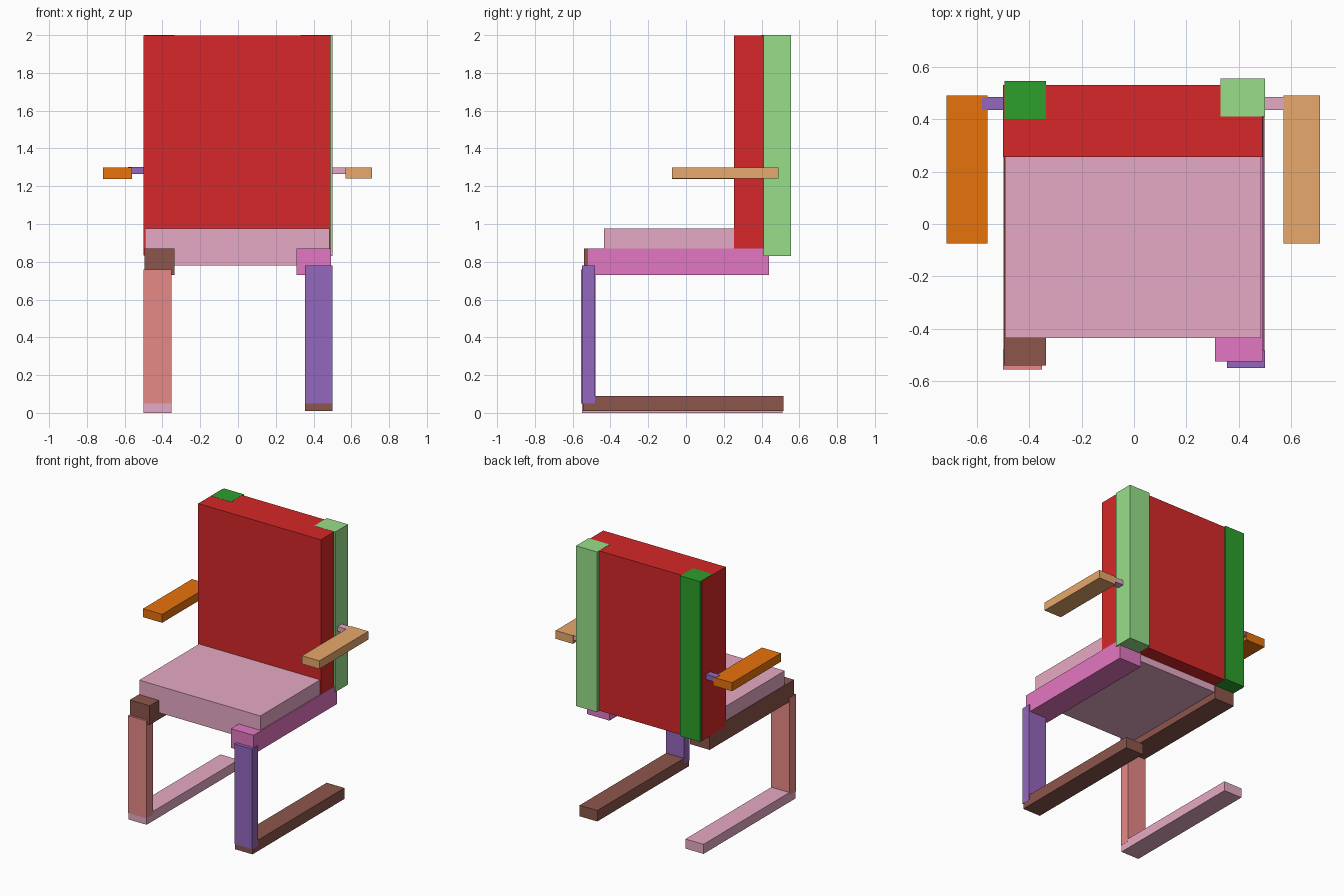
import bpy
import bmesh
from mathutils import Vector

cube = bpy.data.objects.get("Cube")
if cube:
    bpy.data.objects.remove(cube, do_unlink=True)


def linear(channel):
    """Convert one sRGB channel to a linear value."""
    return channel / 12.92 if channel <= 0.04045 else ((channel + 0.055) / 1.055) ** 2.4


def make_material(name, hex_code):
    rgb = [linear(c / 255) for c in bytes.fromhex(hex_code)]
    mat = bpy.data.materials.new(name)
    mat.use_nodes = True
    mat.diffuse_color = (*rgb, 1)
    shader = next(n for n in mat.node_tree.nodes if n.type == "BSDF_PRINCIPLED")
    shader.inputs["Base Color"].default_value = (*rgb, 1)
    return mat


def box(name, mat, x, y, z):
    """Add a block spanning the given (low, high) ranges."""
    low, high = (Vector(corner) for corner in zip(x, y, z))
    bm = bmesh.new()
    bmesh.ops.create_cube(bm, size=1)
    bmesh.ops.scale(bm, vec=high - low, verts=bm.verts)
    mesh = bpy.data.meshes.new(name)
    bm.to_mesh(mesh)
    bm.free()
    mesh.materials.append(mat)
    obj = bpy.data.objects.new(name, mesh)
    obj.location = (low + high) / 2
    bpy.context.collection.objects.link(obj)
    return obj


red = make_material("red", "d62728")
pale_pink = make_material("pale pink", "f7b6d2")
green = make_material("green", "2ca02c")
light_green = make_material("light green", "98df8a")
orange = make_material("orange", "ff7f0e")
tan = make_material("tan", "ffbb78")
purple = make_material("purple", "9467bd")
brown = make_material("brown", "8c564b")
salmon = make_material("salmon", "ff9896")
magenta = make_material("magenta", "e377c2")

# Cushions
box("seat", pale_pink, (-.493, .485), (-.435, .43), (.78, .975))
box("backrest", red, (-.5, .49), (.255, .53), (.832, 1.999))

# Upright posts behind the backrest
box("left_back_post", light_green, (.33, .5), (.41, .555), (.83, 2))
box("right_back_post", green, (-.495, -.335), (.4, .545), (.83, 2))

# Rails under the seat
box("left_seat_rail", magenta, (.31, .492), (-.525, .44), (.73, .87))
box("right_seat_rail", brown, (-.496, -.335), (-.54, .435), (.73, .87))

# Front legs
box("left_front_leg", purple, (.355, .5), (-.55, -.483), (.05, .78))
box("right_front_leg", salmon, (-.5, -.352), (-.555, -.48), (.05, .76))

# Floor runners
box("left_runner", brown, (.356, .499), (-.545, .515), (.01, .09))
box("right_runner", pale_pink, (-.499, -.353), (-.55, .51), (0, .07))

# Armrests and the short brackets joining them to the posts
box("left_armrest", tan, (.57, .71), (-.075, .49), (1.24, 1.3))
box("right_armrest", orange, (-.715, -.56), (-.075, .49), (1.238, 1.3))
box("left_arm_bracket", pale_pink, (.48, .575), (.435, .485), (1.265, 1.299))
box("right_arm_bracket", purple, (-.583, -.48), (.435, .485), (1.265, 1.302))
